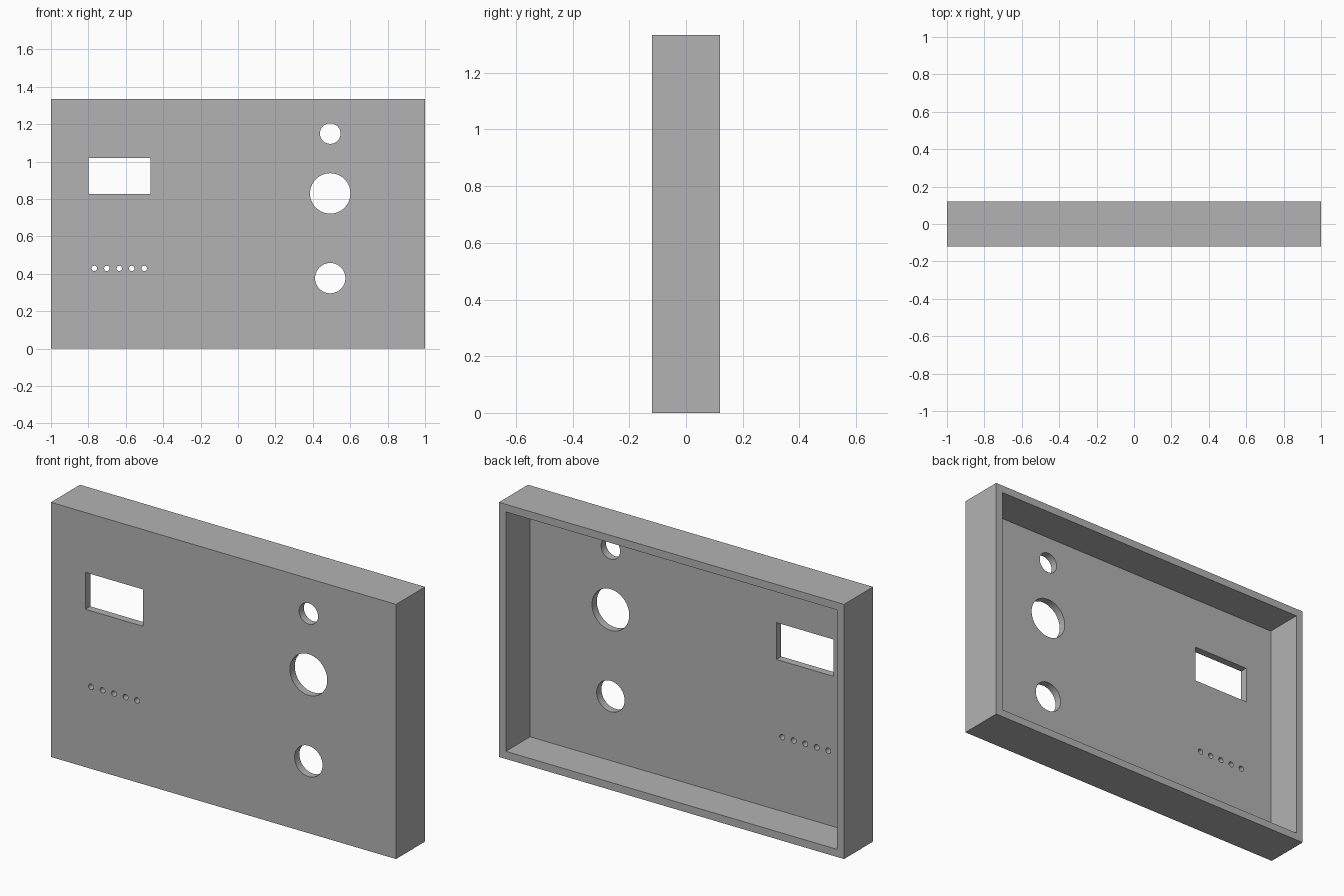
import bpy
import math

WIDTH, DEPTH, HEIGHT = 2.0, 0.24, 1.334
WALL = 0.04

default_cube = bpy.data.objects.get("Cube")
if default_cube:
    bpy.data.objects.remove(default_cube, do_unlink=True)

grey = bpy.data.materials.new("plain grey")
grey.use_nodes = True
grey.diffuse_color = (0.45, 0.45, 0.45, 1)
grey.node_tree.nodes["Principled BSDF"].inputs["Base Color"].default_value = grey.diffuse_color


def box(name, x0, x1, y0, y1, z0, z1):
    bpy.ops.mesh.primitive_cube_add(size=1, location=((x0 + x1) / 2, (y0 + y1) / 2, (z0 + z1) / 2))
    obj = bpy.context.object
    obj.name = name
    obj.scale = (x1 - x0, y1 - y0, z1 - z0)
    bpy.ops.object.transform_apply(location=False, rotation=False, scale=True)
    obj.data.materials.append(grey)
    return obj


def round_cutter(name, x, z, radius, sides):
    bpy.ops.mesh.primitive_cylinder_add(vertices=sides, radius=radius, depth=WALL * 3,
                                        location=(x, front + WALL / 2, z),
                                        rotation=(math.pi / 2, 0, 0))
    obj = bpy.context.object
    obj.name = name
    obj.data.materials.append(grey)
    return obj


front, back = -DEPTH / 2, DEPTH / 2
side = WIDTH / 2

# Enclosure body
enclosure = box("enclosure_cover", -side, side, front, back, 0, HEIGHT)

# Open back cavity and display window
cutters = [
    box("cavity_cutter", WALL - side, side - WALL, front + WALL, back + WALL, WALL, HEIGHT - WALL),
    box("window_cutter", -0.8, -0.468, front - WALL, front + 2 * WALL, 0.827, 1.02),
]

# Column of large control holes
for z, radius in ((1.15, 0.055), (0.83, 0.108), (0.377, 0.081)):
    cutters.append(round_cutter("control_hole_cutter", 0.493, z, radius, 64))

# Row of indicator holes
for i in range(5):
    cutters.append(round_cutter("indicator_hole_cutter", -0.768 + i / 15, 0.429, 0.0145, 32))

# Cut the openings, then discard the cutters
bpy.ops.object.select_all(action="DESELECT")
bpy.context.view_layer.objects.active = enclosure
enclosure.select_set(True)
for cutter in cutters:
    cutter.hide_render = True
    cut = enclosure.modifiers.new("cut", "BOOLEAN")
    cut.operation = "DIFFERENCE"
    cut.solver = "EXACT"
    cut.object = cutter
    bpy.ops.object.modifier_apply(modifier=cut.name)
    bpy.data.objects.remove(cutter, do_unlink=True)

bpy.ops.object.shade_smooth_by_angle(angle=math.radians(30))
